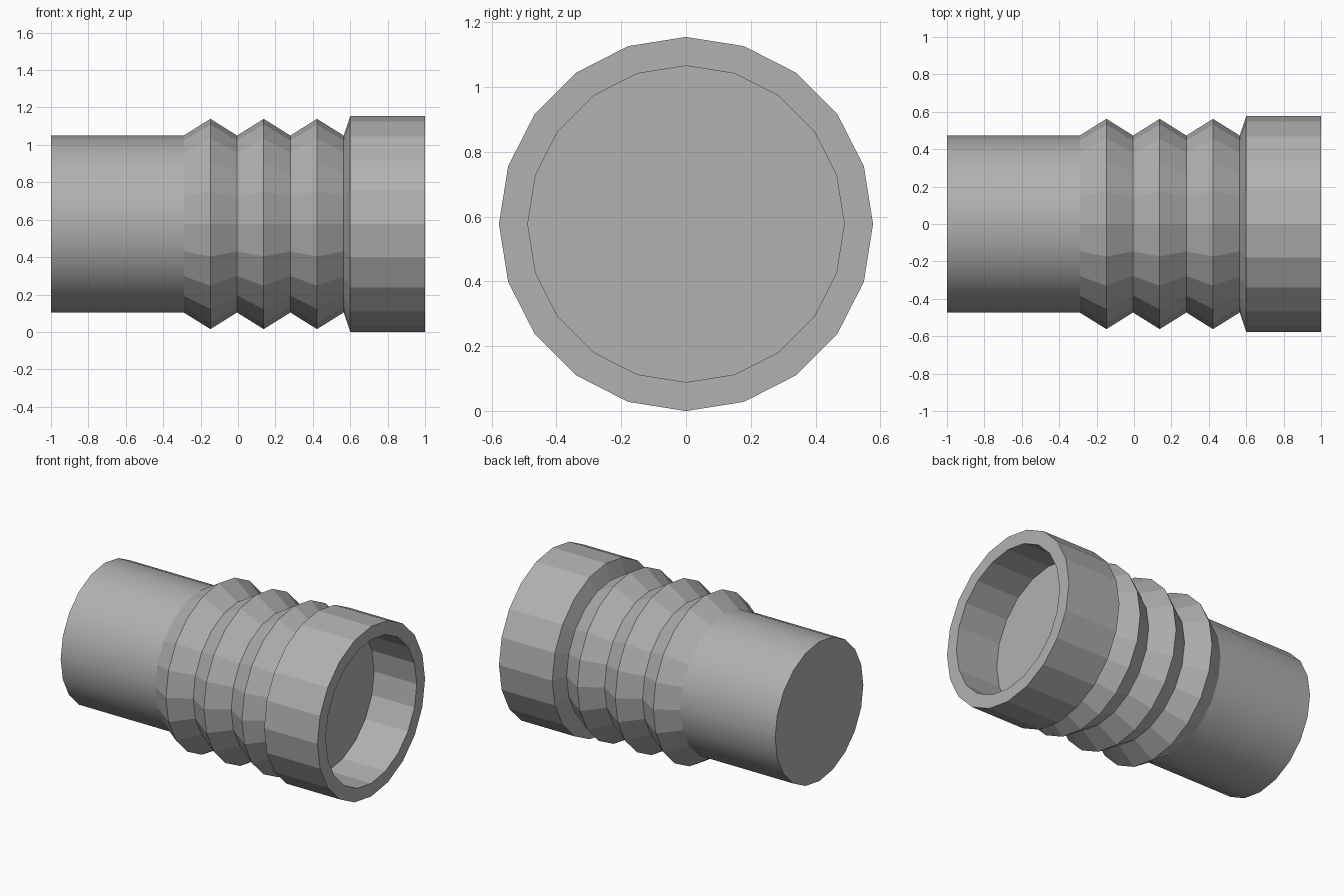
import bpy, bmesh
from math import cos, sin, pi, radians

if "Cube" in bpy.data.objects:
    bpy.data.objects.remove(bpy.data.objects["Cube"])

SIDES = 20
AXIS_Z = 0.577

# Dark grey plastic
grey = bpy.data.materials.new("dark_grey")
grey.diffuse_color = (0.44, 0.44, 0.44, 1.0)
grey.use_nodes = True
grey.node_tree.nodes["Principled BSDF"].inputs["Base Color"].default_value = grey.diffuse_color


def lathe(name, profile, cap_start=False, cap_end=False, smooth=False):
    """Spin (x, radius) points about the horizontal x axis."""
    bm = bmesh.new()
    rings = []
    for x, r in profile:
        rings.append([bm.verts.new((x, r * cos(2 * pi * j / SIDES),
                                    AXIS_Z + r * sin(2 * pi * j / SIDES)))
                      for j in range(SIDES)])
    for a, b in zip(rings, rings[1:]):
        for j in range(SIDES):
            k = (j + 1) % SIDES
            bm.faces.new((a[j], a[k], b[k], b[j]))
    if cap_start:
        bm.faces.new(rings[0][::-1])
    if cap_end:
        bm.faces.new(rings[-1])
    mesh = bpy.data.meshes.new(name)
    bm.to_mesh(mesh)
    bm.free()
    mesh.materials.append(grey)
    obj = bpy.data.objects.new(name, mesh)
    bpy.context.collection.objects.link(obj)
    if smooth:
        bpy.ops.object.select_all(action='DESELECT')
        obj.select_set(True)
        bpy.context.view_layer.objects.active = obj
        bpy.ops.object.shade_smooth_by_angle(angle=radians(30))
    return obj


# Smooth pipe with a closed flat end
R_PIPE = 0.473
X_BELLOWS = -0.29
lathe("pipe", [(-1.0, R_PIPE), (X_BELLOWS, R_PIPE)], cap_start=True, smooth=True)

# Three faceted bellows ridges
R_RIDGE, PITCH, RIDGES = 0.562, 0.285, 3
bellows = [(X_BELLOWS, R_PIPE)]
for i in range(RIDGES):
    x = X_BELLOWS + i * PITCH
    bellows += [(x + PITCH / 2, R_RIDGE), (x + PITCH, R_PIPE)]
lathe("bellows", bellows)

# Wide cuff with a blind socket in its open end
R_CUFF, R_SOCKET = 0.577, 0.488
lathe("cuff", [bellows[-1], (0.60, R_CUFF), (1.0, R_CUFF),
               (1.0, R_SOCKET), (0.68, R_SOCKET)], cap_end=True)
